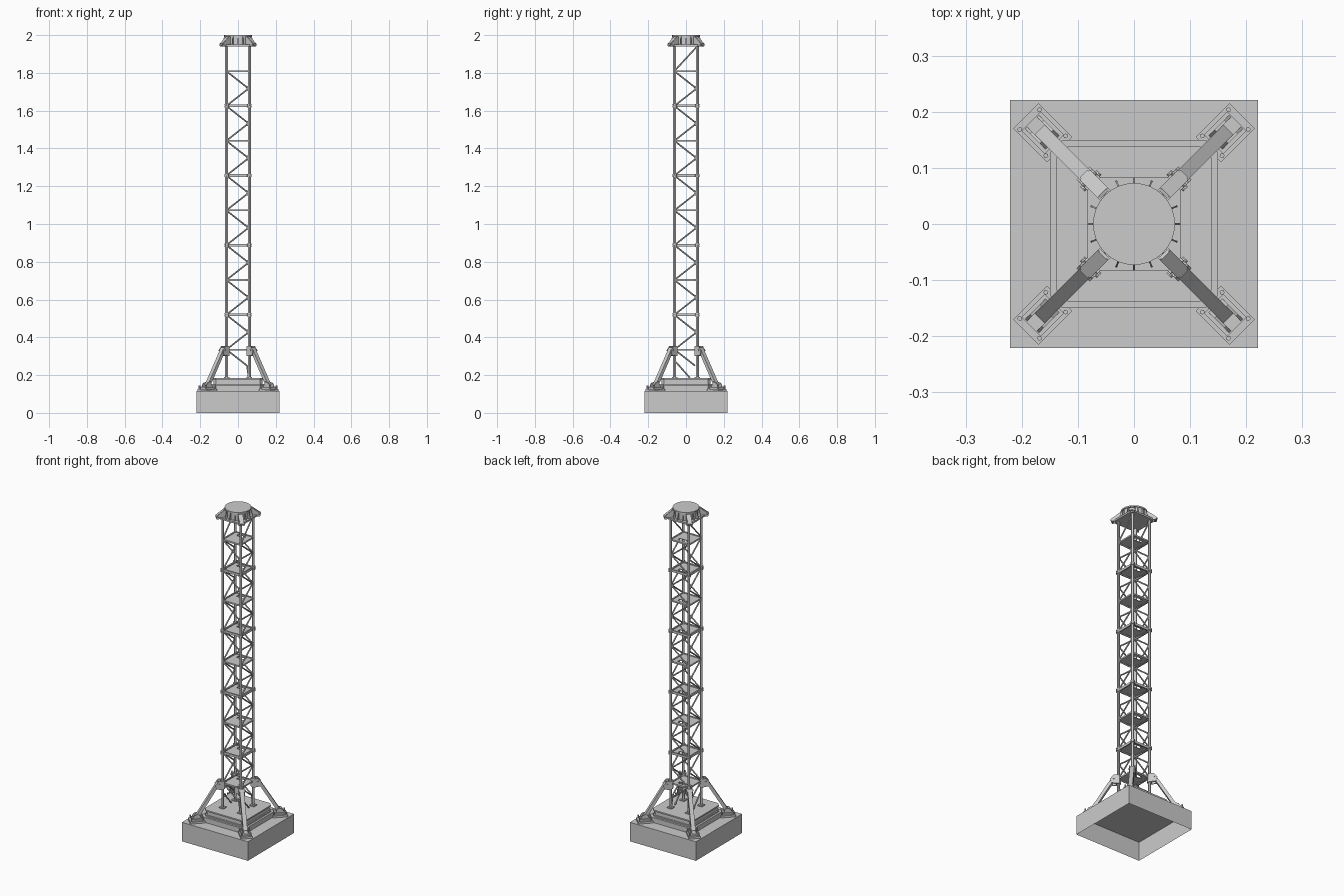
import bpy, bmesh, math
from mathutils import Vector, Matrix

if "Cube" in bpy.data.objects:
    bpy.data.objects.remove(bpy.data.objects["Cube"])

def finish(bm, name, smooth=False):
    bmesh.ops.recalc_face_normals(bm, faces=bm.faces)
    me = bpy.data.meshes.new(name)
    bm.to_mesh(me)
    bm.free()
    ob = bpy.data.objects.new(name, me)
    bpy.context.collection.objects.link(ob)
    if smooth:
        bpy.ops.object.select_all(action='DESELECT')
        ob.select_set(True)
        bpy.context.view_layer.objects.active = ob
        bpy.ops.object.shade_smooth_by_angle()
    return ob

def box(bm, c, s, rot=0.0):
    m = Matrix.Rotation(rot, 4, 'Z') @ Matrix.Translation(c) @ Matrix.Diagonal((*s, 1))
    return bmesh.ops.create_cube(bm, size=1, matrix=m)['verts']

def cyl(bm, c, r, h, n=12, rot=0.0, r2=None):
    m = Matrix.Rotation(rot, 4, 'Z') @ Matrix.Translation(c)
    bmesh.ops.create_cone(bm, cap_ends=True, segments=n, radius1=r,
                          radius2=r if r2 is None else r2, depth=h, matrix=m)

def rod(bm, a, b, r, n=8):
    a, b = Vector(a), Vector(b)
    d = b - a
    m = Matrix.Translation((a + b) / 2) @ d.to_track_quat('Z', 'Y').to_matrix().to_4x4()
    bmesh.ops.create_cone(bm, cap_ends=True, segments=n, radius1=r, radius2=r,
                          depth=d.length, matrix=m)

def prism(bm, pts, m, depth):
    # extrude an (r, z) outline sideways by depth, centred, then transform by m
    lo = [bm.verts.new(m @ Vector((x, -depth / 2, z))) for x, z in pts]
    hi = [bm.verts.new(m @ Vector((x, depth / 2, z))) for x, z in pts]
    n = len(pts)
    bm.faces.new(lo)
    bm.faces.new(hi[::-1])
    for i in range(n):
        bm.faces.new((lo[i], lo[(i + 1) % n], hi[(i + 1) % n], hi[i]))

def chamfered(bm, half, cut, z0, z1):
    h, k = half, half - cut
    pts = [(h, -k), (h, k), (k, h), (-k, h), (-h, k), (-h, -k), (-k, -h), (k, -h)]
    f = bm.faces.new([bm.verts.new((x, y, z0)) for x, y in pts])
    e = bmesh.ops.extrude_face_region(bm, geom=[f], use_keep_orig=True)
    bmesh.ops.translate(bm, vec=(0, 0, z1 - z0),
                        verts=[v for v in e['geom'] if isinstance(v, bmesh.types.BMVert)])

CORNERS = [(1, 1), (-1, 1), (-1, -1), (1, -1)]
DIAG = [math.radians(45 + 90 * i) for i in range(4)]
L = 0.06                                   # leg offset
LEVELS = [0.335 + 0.1843 * i for i in range(9)]

# foundation block, open underneath
bm = bmesh.new()
box(bm, (0, 0, 0.0575), (0.442, 0.442, 0.115))
bm.faces.ensure_lookup_table()
low = min(bm.faces, key=lambda f: f.calc_center_median().z)
bmesh.ops.delete(bm, geom=[low], context='FACES_ONLY')
finish(bm, "foundation_block")

# stepped plinth with a beam-like groove round the upper tier
bm = bmesh.new()
chamfered(bm, 0.150, 0.022, 0.112, 0.145)
chamfered(bm, 0.138, 0.020, 0.145, 0.153)
chamfered(bm, 0.130, 0.014, 0.153, 0.177)
chamfered(bm, 0.138, 0.020, 0.177, 0.185)
finish(bm, "plinth")

# four corner legs with base plates
bm = bmesh.new()
for x, y in CORNERS:
    rod(bm, (x * L, y * L, 0.185), (x * L, y * L, 1.95), 0.0078, 12)
finish(bm, "mast_legs", True)
bm = bmesh.new()
for x, y in CORNERS:
    box(bm, (x * L, y * L, 0.188), (0.03, 0.03, 0.006))
finish(bm, "leg_base_plates")

# bolted leg flanges at every second level
bm = bmesh.new()
for z in LEVELS[1::2]:
    for x, y in CORNERS:
        for dz in (-0.005, 0.005):
            cyl(bm, (x * L, y * L, z + dz), 0.0125, 0.008, 12)
finish(bm, "leg_flanges", True)

# horizontal rails on all four sides
bm = bmesh.new()
for i, z in enumerate(LEVELS):
    h = 0.014 if i % 2 else 0.009
    for s in (-1, 1):
        box(bm, (0, s * L, z), (2 * L, 0.008, h))
        box(bm, (s * L, 0, z), (0.008, 2 * L, h))
finish(bm, "horizontal_rails")

# zigzag bracing, meeting a gusset halfway up each bay
bm = bmesh.new()
gs = bmesh.new()
a, b = -0.054, 0.048
stops = [(z, z + 0.1843) for z in LEVELS[:-1]]
for s in (-1, 1):
    for along_x in (True, False):
        P = (lambda t, z: (t, s * L, z)) if along_x else (lambda t, z: (s * L, t, z))
        for z0, z1 in stops:
            zm = (z0 + z1) / 2
            rod(bm, P(a, z0 + 0.006), P(b, zm - 0.006), 0.0042, 6)
            rod(bm, P(b, zm + 0.006), P(a, z1 - 0.006), 0.0042, 6)
            box(gs, P(0.05, zm), (0.012, 0.004, 0.026) if along_x else (0.004, 0.012, 0.026))
        rod(bm, P(a, 0.330), P(b, 0.250), 0.0042, 6)
        if not along_x:
            rod(bm, P(a, 0.270), P(0.02, 0.186), 0.0042, 6)
            rod(bm, P(a, 1.818), P(0.054, 1.935), 0.0042, 6)
        else:
            rod(bm, P(b, 0.250), P(0.056, 0.19), 0.0042, 6)
finish(bm, "zigzag_braces", True)
finish(gs, "brace_gussets")

# rest platforms with a hatch opening
bm = bmesh.new()
for z in LEVELS:
    box(bm, (0, -0.016, z), (0.108, 0.076, 0.004))
    box(bm, (0, 0.048, z), (0.108, 0.012, 0.004))
    for s in (-1, 1):
        box(bm, (s * 0.040, 0.032, z), (0.028, 0.020, 0.004))
finish(bm, "rest_platforms")

# raking struts, feet and clamps, built radially on each diagonal
st, ft, bo, cl = (bmesh.new() for _ in range(4))
for ang in DIAG:
    R = Matrix.Rotation(ang, 4, 'Z')
    prism(st, [(0.101, 0.338), (0.117, 0.345), (0.238, 0.148), (0.220, 0.141)], R, 0.024)
    box(ft, (0.230, 0, 0.121), (0.085, 0.064, 0.012), ang)
    box(ft, (0.230, 0, 0.132), (0.058, 0.048, 0.012), ang)
    for s in (-1, 1):
        prism(ft, [(0.205, 0.136), (0.258, 0.136), (0.245, 0.158), (0.220, 0.165)],
              R @ Matrix.Translation((0, s * 0.015, 0)), 0.005)
        for r in (0.197, 0.263):
            cyl(bo, (r, s * 0.025, 0.134), 0.0045, 0.022, 6, ang)
        # cheek plates holding the strut head
        prism(cl, [(0.080, 0.30), (0.080, 0.352), (0.108, 0.355), (0.128, 0.332), (0.122, 0.305)],
              R @ Matrix.Translation((0, s * 0.0145, 0)), 0.005)
    rod(cl, R @ Vector((0.109, -0.021, 0.333)), R @ Vector((0.109, 0.021, 0.333)), 0.006, 10)
    cyl(cl, (L * math.sqrt(2), 0, 0.328), 0.014, 0.05, 12, ang)
finish(st, "raking_struts")
finish(ft, "strut_feet")
finish(bo, "foot_bolts")
finish(cl, "strut_clamps", True)

# mast head: plate, drum, ribs and corner brackets
bm = bmesh.new()
chamfered(bm, 0.083, 0.022, 1.940, 1.950)
finish(bm, "head_plate")
bm = bmesh.new()
cyl(bm, (0, 0, 1.974), 0.068, 0.048, 32)
cyl(bm, (0, 0, 1.996), 0.073, 0.008, 32)
finish(bm, "head_drum", True)
bm = bmesh.new()
for i in range(16):
    R = Matrix.Rotation(math.tau * i / 16, 4, 'Z')
    prism(bm, [(0.066, 1.949), (0.083, 1.949), (0.083, 1.956), (0.073, 1.993), (0.066, 1.993)], R, 0.003)
finish(bm, "drum_ribs")
bm = bmesh.new()
for ang in DIAG:
    R = Matrix.Rotation(ang, 4, 'Z')
    for s in (-1, 1):
        prism(bm, [(0.068, 1.940), (0.122, 1.940), (0.124, 1.955), (0.078, 1.992), (0.068, 1.992)],
              R @ Matrix.Translation((0, s * 0.011, 0)), 0.004)
    prism(bm, [(0.074, 1.990), (0.080, 1.992), (0.127, 1.955), (0.124, 1.948)], R, 0.020)
    rod(bm, R @ Vector((0.116, -0.017, 1.947)), R @ Vector((0.116, 0.017, 1.947)), 0.007, 10)
finish(bm, "head_brackets")
